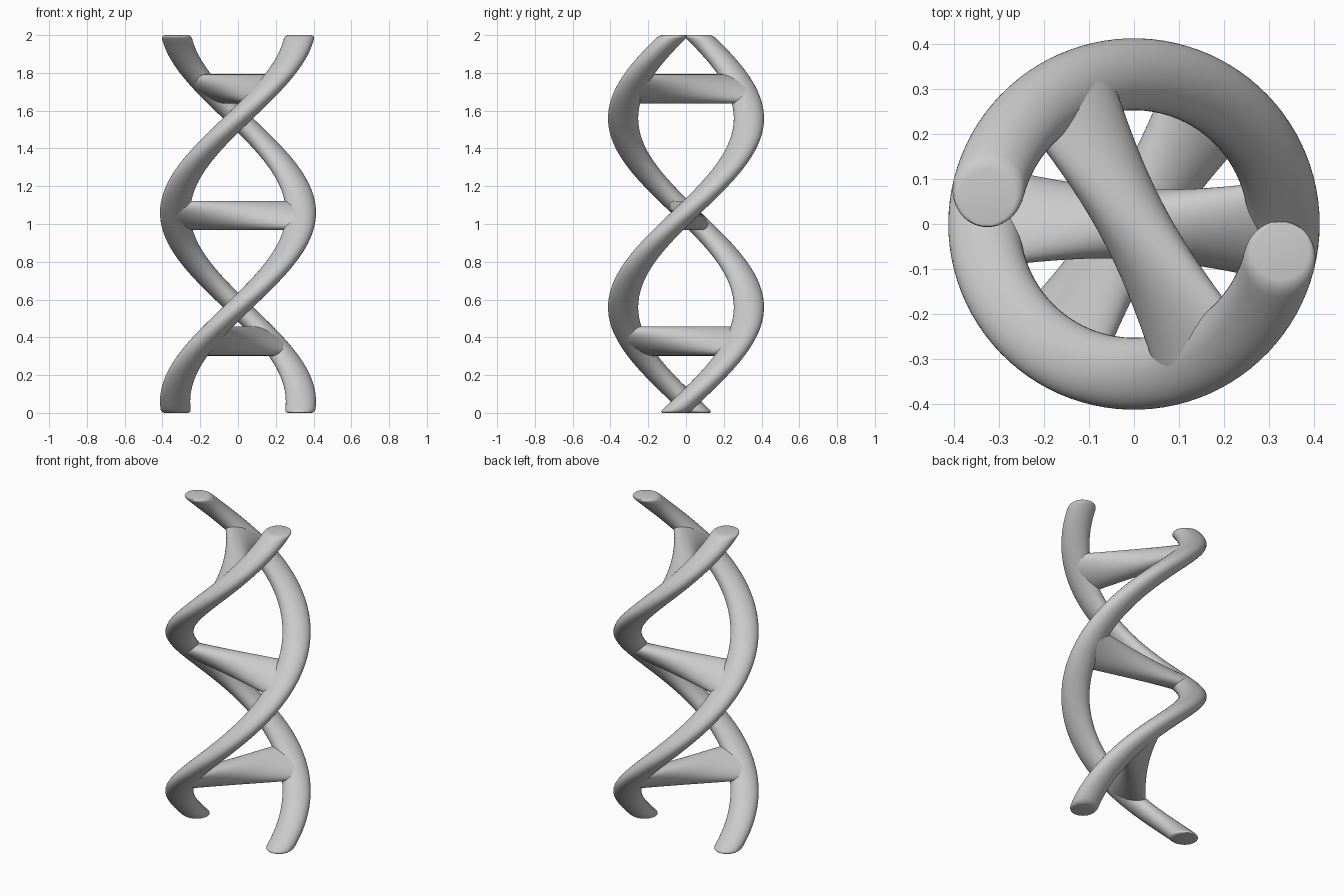
import bpy
import bmesh
from math import pi, sin, cos
from mathutils import Matrix, Vector

HEIGHT = 2.0
STRAND_OFFSET = 0.333
STRAND_RADIUS = 0.08
RUNG_RADIUS = 0.078
SIDES = 48

if "Cube" in bpy.data.objects:
    bpy.data.objects.remove(bpy.data.objects["Cube"], do_unlink=True)

grey = bpy.data.materials.new("light_grey")
grey.use_nodes = True
grey.diffuse_color = (0.6, 0.6, 0.6, 1)
grey.node_tree.nodes["Principled BSDF"].inputs["Base Color"].default_value = grey.diffuse_color


def twist(point):
    """Half a turn per unit of height, about the vertical axis."""
    return Matrix.Rotation(pi * (point.z - 0.06), 3, "Z") @ point


def twisted_tube(name, stations, place):
    """Loft circles (distance, radius) along z, place the tube, then twist it."""
    bm = bmesh.new()
    rings = []
    for dist, radius in stations:
        ring = []
        for i in range(SIDES):
            a = 2 * pi * i / SIDES
            p = place @ Vector((radius * cos(a), radius * sin(a), dist))
            ring.append(bm.verts.new(twist(p)))
        rings.append(ring)
    for low, high in zip(rings, rings[1:]):
        for i in range(SIDES):
            j = (i + 1) % SIDES
            bm.faces.new((low[i], low[j], high[j], high[i]))
    bm.faces.new(rings[0][::-1])
    bm.faces.new(rings[-1])
    bmesh.ops.recalc_face_normals(bm, faces=bm.faces)
    mesh = bpy.data.meshes.new(name)
    bm.to_mesh(mesh)
    bm.free()
    mesh.materials.append(grey)
    obj = bpy.data.objects.new(name, mesh)
    bpy.context.collection.objects.link(obj)
    bpy.ops.object.select_all(action="DESELECT")
    obj.select_set(True)
    bpy.context.view_layer.objects.active = obj
    bpy.ops.object.shade_smooth_by_angle(angle=pi / 4)


# Strands: upright tubes with rounded rims
rim = 0.018
steps = 96
rounding = [(rim * (1 - cos(t * pi / 8)), STRAND_RADIUS - rim * (1 - sin(t * pi / 8)))
            for t in range(4)]
body = [(rim + (HEIGHT - 2 * rim) * i / steps, STRAND_RADIUS) for i in range(steps + 1)]
strand = rounding + body + [(HEIGHT - d, r) for d, r in reversed(rounding)]
for name, side in (("strand_a", 1), ("strand_b", -1)):
    twisted_tube(name, strand, Matrix.Translation((side * STRAND_OFFSET, 0, 0)))

# Rungs: level bars joining the strands
bar = [(STRAND_OFFSET * (i / 12 - 1), RUNG_RADIUS) for i in range(25)]
for name, z in (("lower_rung", 0.38), ("middle_rung", 1.045), ("upper_rung", 1.715)):
    twisted_tube(name, bar, Matrix.Translation((0, 0, z)) @ Matrix.Rotation(pi / 2, 4, "Y"))
